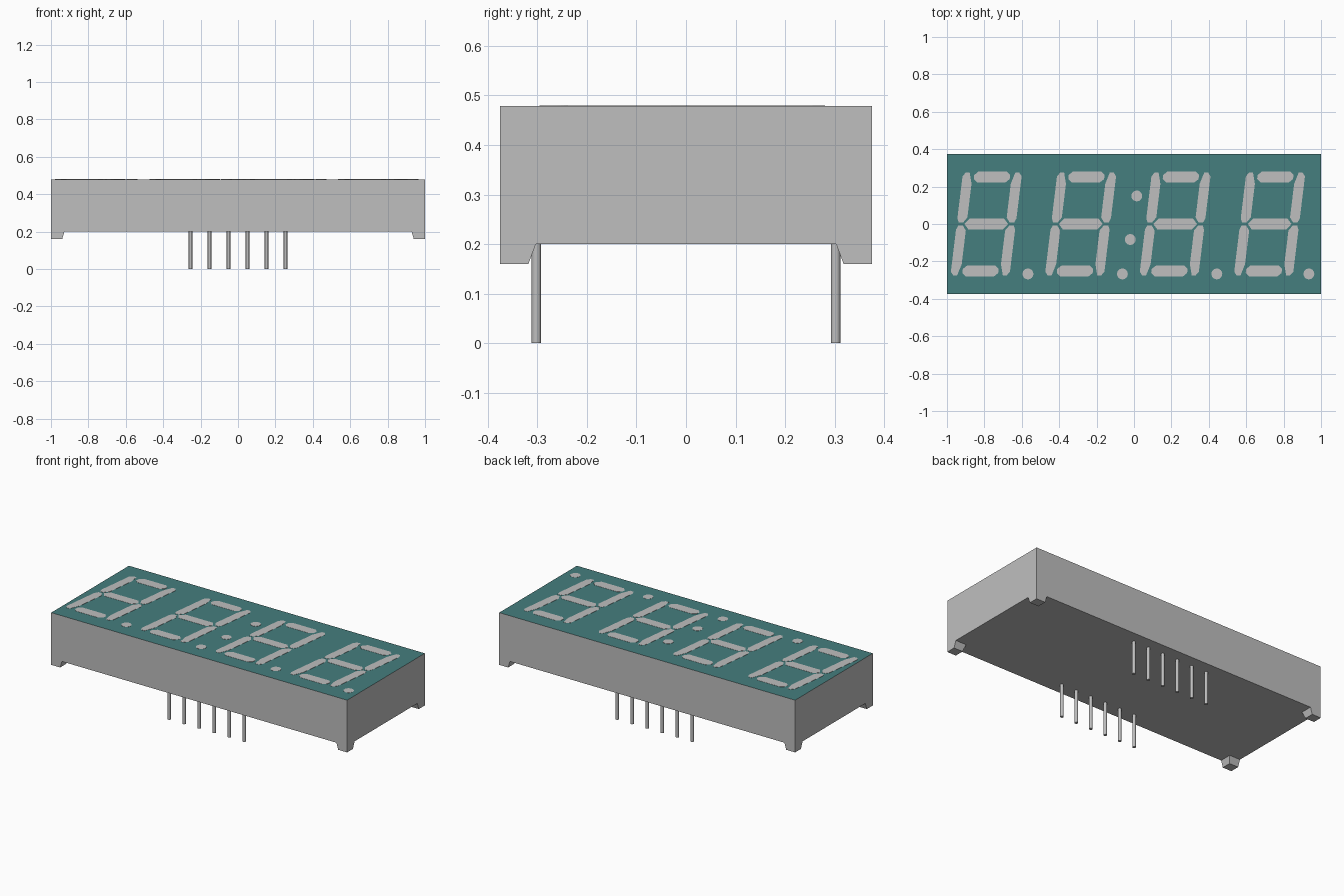
import bpy, bmesh, math

if "Cube" in bpy.data.objects:
    bpy.data.objects.remove(bpy.data.objects["Cube"], do_unlink=True)


def material(name, rgb):
    m = bpy.data.materials.new(name)
    m.use_nodes = True
    m.diffuse_color = (*rgb, 1)
    m.node_tree.nodes["Principled BSDF"].inputs["Base Color"].default_value = (*rgb, 1)
    return m


GREY = material("light grey plastic", (0.52, 0.52, 0.52))
TEAL = material("teal face", (0.06, 0.21, 0.21))

HX, HY = 1.0, 0.375          # half size of the case
FLOOR, FACE, TOP = 0.2, 0.479, 0.48
SLANT = 0.122


def prism(bm, low, z0, high, z1):
    """Solid between two matching outlines."""
    a = [bm.verts.new((x, y, z0)) for x, y in low]
    b = [bm.verts.new((x, y, z1)) for x, y in high]
    bm.faces.new(a[::-1])
    bm.faces.new(b)
    n = len(a)
    for i in range(n):
        j = (i + 1) % n
        bm.faces.new((a[i], a[j], b[j], b[i]))


def finish(bm, name, *mats):
    bmesh.ops.recalc_face_normals(bm, faces=bm.faces[:])
    mesh = bpy.data.meshes.new(name)
    bm.to_mesh(mesh)
    bm.free()
    for m in mats:
        mesh.materials.append(m)
    ob = bpy.data.objects.new(name, mesh)
    bpy.context.collection.objects.link(ob)
    return ob


def circle(x, y, r, n):
    return [(x + r * math.cos(math.tau * i / n), y + r * math.sin(math.tau * i / n))
            for i in range(n)]


# Case, with a teal top face
bm = bmesh.new()
rect = [(-HX, -HY), (HX, -HY), (HX, HY), (-HX, HY)]
prism(bm, rect, FLOOR, rect, FACE)
bm.normal_update()
for f in bm.faces:
    f.material_index = 1 if f.normal.z > 0.5 else 0
finish(bm, "case", GREY, TEAL)

# Tapered corner feet
for side, sx in (("right", -1), ("left", 1)):
    for end, sy in (("front", -1), ("back", 1)):
        def corner(w, d):
            xs, ys = (HX, HX - w), (HY, HY - d)
            return [(sx * xs[0], sy * ys[0]), (sx * xs[1], sy * ys[0]),
                    (sx * xs[1], sy * ys[1]), (sx * xs[0], sy * ys[1])]
        bm = bmesh.new()
        prism(bm, corner(0.06, 0.057), 0.16, corner(0.072, 0.072), FLOOR)
        finish(bm, f"{end}_{side}_foot", GREY)

# Two rows of pins
for row, y in (("front", -0.302), ("back", 0.302)):
    bm = bmesh.new()
    for i in range(6):
        ring = circle(-0.254 + i * 0.1016, y, 0.0095, 16)
        prism(bm, ring, 0, ring, FLOOR + 0.005)
    pins = finish(bm, f"{row}_pins", GREY)
    bpy.context.view_layer.objects.active = pins
    pins.select_set(True)
    bpy.ops.object.shade_smooth_by_angle(angle=math.radians(40))
    pins.select_set(False)

# Upright digit segments: one side bar, one end bar and the middle bar
SIDE = [(0.158, 0.03), (0.158, 0.255), (0.143, 0.275), (0.122, 0.275),
        (0.105, 0.215), (0.105, 0.035), (0.125, 0.007), (0.148, 0.007)]
END = [(0.096, 0.24), (0.096, 0.262), (0.075, 0.281), (-0.075, 0.281),
       (-0.096, 0.262), (-0.096, 0.24), (-0.075, 0.222), (0.075, 0.222)]
MIDDLE = [(0.117, 0), (0.092, 0.029), (-0.092, 0.029),
          (-0.117, 0), (-0.092, -0.029), (0.092, -0.029)]


def flip(points, sx, sy):
    return [(sx * x, sy * y) for x, y in points]


segments = [MIDDLE, END, flip(END, 1, -1)]
segments += [flip(SIDE, sx, sy) for sx in (-1, 1) for sy in (-1, 1)]

for k in range(4):
    bm = bmesh.new()
    cx = -0.79 + k * 0.505
    for seg in segments:
        outline = [(cx + x + SLANT * y, y) for x, y in seg]
        prism(bm, outline, FACE - 0.003, outline, TOP)
    finish(bm, f"digit_{k + 1}", GREY)

# Decimal points and the colon
dots = [(-0.567, -0.267), (-0.062, -0.267), (0.443, -0.267), (0.935, -0.267),
        (0.015, 0.15), (-0.02, -0.083)]
bm = bmesh.new()
for x, y in dots:
    ring = circle(x, y, 0.029, 24)
    prism(bm, ring, FACE - 0.003, ring, TOP)
finish(bm, "dots", GREY)
